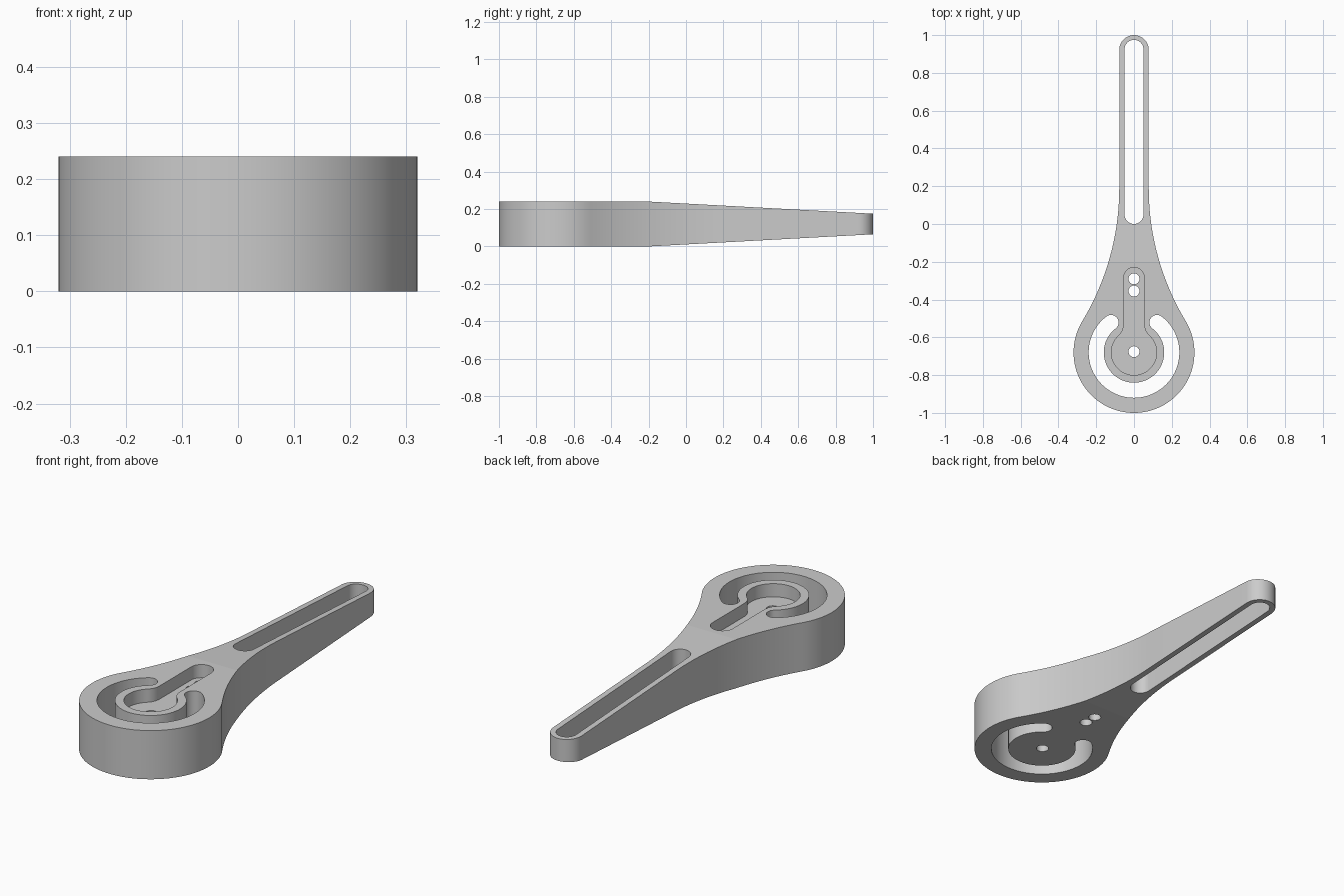
import bpy, bmesh, math
from mathutils import Vector

if "Cube" in bpy.data.objects:
    bpy.data.objects.remove(bpy.data.objects["Cube"])

HEAD_Y = -0.68     # centre of the round head
H = 0.24           # full thickness


def arc(cx, cy, r, a0, a1, n):
    """Points on an arc, angles in degrees."""
    return [(cx + r * math.cos(math.radians(a0 + (a1 - a0) * i / n)),
             cy + r * math.sin(math.radians(a0 + (a1 - a0) * i / n))) for i in range(n + 1)]


def mirrored(right):
    """Close a right-hand half outline with its mirror image."""
    pts = right + [(-x, y) for x, y in reversed(right)]
    out = []
    for p in pts:
        if not out or (Vector(p) - Vector(out[-1])).length > 1e-5:
            out.append(p)
    if (Vector(out[0]) - Vector(out[-1])).length < 1e-5:
        out.pop()
    return out


def prism(name, pts, lo, hi, axis='Z'):
    """Extrude a closed outline along z, or a (y, z) outline along x."""
    place = (lambda p, t: (p[0], p[1], t)) if axis == 'Z' else (lambda p, t: (t, p[0], p[1]))
    bm = bmesh.new()
    face = bm.faces.new([bm.verts.new(place(p, lo)) for p in pts])
    ext = bmesh.ops.extrude_face_region(bm, geom=[face])
    step = Vector(place((0, 0), hi - lo))
    bmesh.ops.translate(bm, vec=step, verts=[v for v in ext['geom'] if isinstance(v, bmesh.types.BMVert)])
    bmesh.ops.recalc_face_normals(bm, faces=bm.faces)
    me = bpy.data.meshes.new(name)
    bm.to_mesh(me)
    bm.free()
    ob = bpy.data.objects.new(name, me)
    bpy.context.collection.objects.link(ob)
    return ob


def combine(ob, tool, operation):
    """Apply a boolean and discard the tool."""
    tool.hide_render = True
    mod = ob.modifiers.new("cut", 'BOOLEAN')
    mod.operation, mod.solver, mod.object = operation, 'EXACT', tool
    bpy.context.view_layer.objects.active = ob
    bpy.ops.object.modifier_apply(modifier=mod.name)
    bpy.data.objects.remove(tool)


# Plan outline: round head, concave flank, straight arm, rounded tip
tip, R = 0.078, 1.365
flank_angle = math.degrees(math.atan2(0.19 - HEAD_Y, tip + R))
half = (arc(0, HEAD_Y, 0.32, -90, flank_angle, 40)
        + arc(tip + R, 0.19, R, 180 + flank_angle, 180, 20)
        + arc(0, 1 - tip, tip, 0, 90, 12))
body = prism("lever_body", mirrored(half), -0.1, 0.4)

# Side profile: full thickness head, arm tapering toward the tip
profile = [(-1.1, 0), (-0.2, 0), (1.1, 0.0704), (1.1, H - 0.0704), (-0.2, H), (-1.1, H)]
combine(body, prism("side_profile", profile, -0.5, 0.5, 'X'), 'INTERSECT')

# Long slot through the arm
slot = mirrored(arc(0, 0.05, 0.05, -90, 0, 12) + arc(0, 0.925, 0.05, 0, 90, 12))
combine(body, prism("arm_slot", slot, -0.2, 0.5), 'DIFFERENCE')

# C-shaped slot around the hub, with rounded ends
end = 52.5
cx, cy = 0.2 * math.cos(math.radians(end)), HEAD_Y + 0.2 * math.sin(math.radians(end))
c_half = (arc(0, HEAD_Y, 0.24, -90, end, 36)
          + arc(cx, cy, 0.04, end, end + 180, 16)[1:-1]
          + arc(0, HEAD_Y, 0.16, end, -90, 36))
combine(body, prism("c_slot", mirrored(c_half), -0.2, 0.5), 'DIFFERENCE')

# Keyhole pocket sunk in the top: round hub, filleted neck, rounded end
fx, fr = 0.135, 0.08
fy = HEAD_Y + math.sqrt(0.2 ** 2 - fx ** 2)
fa = math.degrees(math.atan2(fy - HEAD_Y, fx))
p_half = (arc(0, HEAD_Y, 0.12, -90, fa, 32)
          + arc(fx, fy, fr, 180 + fa, 180, 10)
          + arc(0, -0.285, 0.055, 0, 90, 12))
combine(body, prism("keyhole_pocket", mirrored(p_half), H - 0.065, 0.5), 'DIFFERENCE')

# Pin holes through the pocket floor
for y in (HEAD_Y + 0.004, -0.355, -0.29):
    combine(body, prism("pin_hole", arc(0, y, 0.029, 0, 360, 32)[:-1], -0.2, 0.5), 'DIFFERENCE')

# Single grey finish; curved walls smooth, top and bottom faces flat
grey = bpy.data.materials.new("grey")
grey.diffuse_color = (0.6, 0.6, 0.6, 1)
grey.use_nodes = True
grey.node_tree.nodes["Principled BSDF"].inputs["Base Color"].default_value = grey.diffuse_color
body.data.materials.clear()
body.data.materials.append(grey)
bpy.ops.object.select_all(action='DESELECT')
body.select_set(True)
bpy.context.view_layer.objects.active = body
bpy.ops.object.shade_smooth_by_angle(angle=math.radians(35))
for p in body.data.polygons:
    p.material_index = 0
    if abs(p.normal.z) > 0.9:
        p.use_smooth = False
